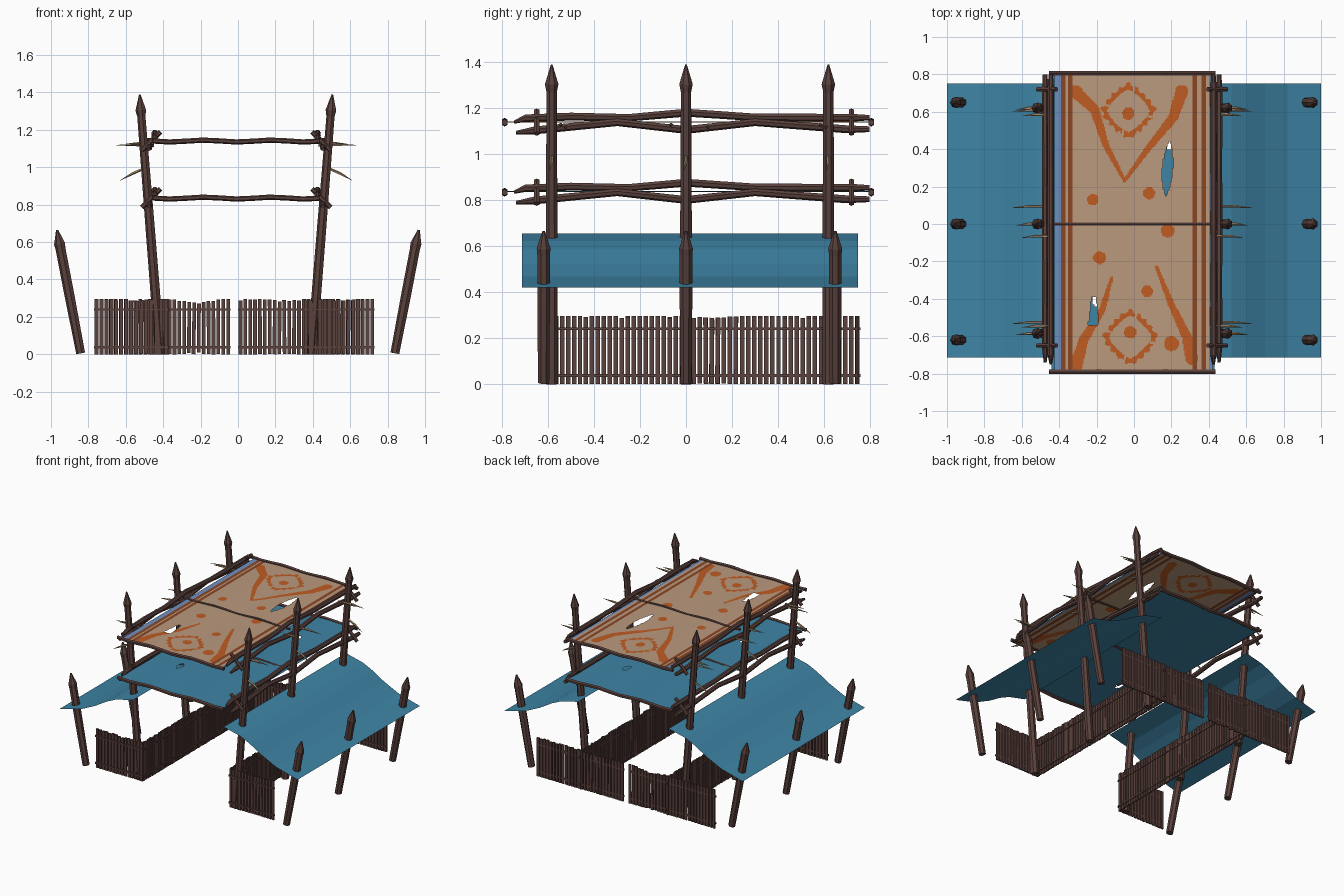
import bpy, bmesh, math, random
from mathutils import Vector, Matrix

if "Cube" in bpy.data.objects:
    bpy.data.objects.remove(bpy.data.objects["Cube"])

random.seed(4)

def mat(name, r, g, b):
    lin = lambda c: ((c / 255 + 0.055) / 1.055) ** 2.4
    m = bpy.data.materials.new(name)
    m.diffuse_color = (lin(r), lin(g), lin(b), 1)
    m.use_nodes = True
    m.node_tree.nodes["Principled BSDF"].inputs["Base Color"].default_value = m.diffuse_color
    return m

WOOD = mat("dark wood", 90, 65, 60)
BLUE = mat("blue cloth", 62, 132, 165)
TAN = mat("tan cloth", 187, 154, 126)
ORANGE = mat("orange paint", 191, 92, 34)
BROWN = mat("brown stripe", 138, 70, 36)
SKY = mat("pale blue trim", 110, 143, 192)
BONE = mat("bone spike", 168, 142, 112)

def finish(bm, name, mats):
    me = bpy.data.meshes.new(name)
    bm.to_mesh(me)
    bm.free()
    for m in mats:
        me.materials.append(m)
    ob = bpy.data.objects.new(name, me)
    bpy.context.collection.objects.link(ob)
    return ob

def tube(bm, pts, radii, sides=7):
    """Flat-sided pole through points with a radius at each point."""
    pts = [Vector(p) for p in pts]
    d = (pts[-1] - pts[0]).normalized()
    u = d.cross(Vector((0, 1, 0)) if abs(d.y) < 0.7 else Vector((1, 0, 0))).normalized()
    v = d.cross(u)
    rings = []
    for p, r in zip(pts, radii):
        rings.append([bm.verts.new(p + r * (math.cos(a) * u + math.sin(a) * v))
                      for a in (2 * math.pi * i / sides for i in range(sides))])
    for a, b in zip(rings, rings[1:]):
        for i in range(sides):
            j = (i + 1) % sides
            bm.faces.new((a[i], a[j], b[j], b[i]))
    bm.faces.new(rings[0][::-1])
    bm.faces.new(rings[-1])

def post(name, foot, tip, radii, head):
    """Leaning post with a spear-shaped point."""
    bm = bmesh.new()
    foot, tip = Vector(foot), Vector(tip)
    L = (tip - foot).length
    ts = [0, 0.5, 1 - 1.4 * head / L, 1 - head / L, 1]
    tube(bm, [foot.lerp(tip, t) for t in ts], radii)
    finish(bm, name, [WOOD])

# posts, side rails, pegs and spikes, both sides
LEVELS = (("upper", 1.14), ("lower", 0.835))
for s, side in ((-1, "left"), (1, "right")):
    X = lambda x: s * x - 0.01
    for y, y2, n, d1, d2 in ((-0.585, -0.62, "front", 0.06, 0.04), (0, 0, "middle", 0.095, -0.065),
                             (0.62, 0.65, "back", -0.01, -0.035)):
        post(f"{side}_{n}_tall_post", (X(0.405), y, 0), (X(0.515), y, 1.39),
             [0.028, 0.026, 0.023, 0.030, 0.004], 0.085)
        post(f"{side}_{n}_short_post", (s * 0.84, y2, 0.005), (s * 0.967, y2, 0.665),
             [0.025, 0.028, 0.028, 0.031, 0.006], 0.075)
        bm = bmesh.new()
        for dy, x0, z0, x1, z1 in ((d1, 0.44, 1.115, 0.64, 1.118), (d2, 0.44, 1.125, 0.59, 1.125),
                                   (0.0, 0.49, 0.995, 0.62, 0.93)):
            yy = y + dy
            tube(bm, [(X(x0), yy, z0), (X(x0 * 0.5 + x1 * 0.5), yy, z0 * 0.5 + z1 * 0.5 + 0.004),
                      (X(x1), yy - 0.008, z1)], [0.007, 0.008, 0.001], 5)
        finish(bm, f"{side}_{n}_spikes", [BONE])
    for lv, z in LEVELS:
        bm = bmesh.new()
        tube(bm, [(X(0.435), y, z + dz) for y, dz in ((-0.75, 0.0), (-0.70, 0.018), (-0.5, 0.025),
             (-0.25, 0.02), (0, 0.042), (0.3, 0.022), (0.72, 0.02), (0.8, 0.02))],
             [0.007, 0.017, 0.018, 0.017, 0.018, 0.017, 0.018, 0.012])
        tube(bm, [(X(0.465), y, z + dz) for y, dz in ((-0.74, -0.045), (-0.66, -0.035), (-0.3, 0),
             (0, -0.033), (0.3, 0), (0.7, -0.03), (0.8, -0.03))],
             [0.008, 0.018, 0.017, 0.018, 0.017, 0.018, 0.013])
        finish(bm, f"{side}_{lv}_rails", [WOOD])
        bm = bmesh.new()
        for y in (-0.65, 0.72):
            tube(bm, [(X(0.505), y, z - 0.05), (X(0.405), y, z + 0.05)], [0.013, 0.013], 6)
        finish(bm, f"{side}_{lv}_pegs", [WOOD])

# cross beams
def wave(x):
    return -0.005 * math.cos(17.45 * x)

XS = [-0.455 + 0.89 * i / 10 for i in range(11)]
for lv, z in LEVELS:
    for y, n, r in ((-0.79, "front", 0.014), (0, "middle", 0.010), (0.807, "back", 0.014)):
        bm = bmesh.new()
        tube(bm, [(x, y, z + wave(x)) for x in XS], [r] * len(XS), 6)
        finish(bm, f"{n}_{lv}_cross_beam", [WOOD])

# fences of narrow pickets with two thin rails
def box(bm, loc, size, tilt=0.0):
    m = Matrix.Translation(loc) @ Matrix.Rotation(tilt, 4, 'Y') @ Matrix.Diagonal((*size, 1))
    bmesh.ops.create_cube(bm, size=1, matrix=m)

def fence(name, start, length, along_y=False, sag=0.6, depth=0.02):
    bm = bmesh.new()
    n = round(length / 0.0262)
    for i in range(n):
        t = (i + 0.5) / n
        dip = math.exp(-((t - sag) / 0.1) ** 2)
        top = 0.295 - depth * dip - random.choice((0, 0, 0, 0.003, 0.007))
        bot = 0.5 * depth * dip * random.random()
        box(bm, (t * length, random.uniform(-0.002, 0.002), (top + bot) / 2),
            (0.0195, 0.01, top - bot), 0.02 * dip * random.uniform(-1, 1))
    for z in (0.037, 0.24):
        box(bm, (length / 2, -0.004, z), (length, 0.014, 0.012))
    m = Matrix.Translation((*start, 0))
    if along_y:
        m = m @ Matrix.Rotation(math.pi / 2, 4, 'Z')
    bmesh.ops.transform(bm, matrix=m, verts=bm.verts)
    finish(bm, name, [WOOD])

fence("back_left_fence", (-0.77, 0.745), 0.73, sag=0.75)
fence("back_right_fence", (0.0, 0.745), 0.73, sag=0.3, depth=0.005)
fence("front_left_fence", (-0.77, -0.605), 0.40, depth=0.004)
fence("front_right_fence", (0.35, -0.605), 0.38, depth=0.004)
for x, n in ((-0.375, "left"), (0.36, "right")):
    fence(f"{n}_side_fence_front", (x, -0.605), 0.73, True, 1.0, 0.007)
    fence(f"{n}_side_fence_back", (x, 0.125), 0.635, True, 0.0, 0.007)

# awnings: a sagging profile swept along y
PROFILE = ((0.38, 0.655), (0.52, 0.622), (0.60, 0.585), (0.70, 0.525), (0.82, 0.468), (1.0, 0.42))
for s, n in ((-1, "left"), (1, "right")):
    bm = bmesh.new()
    rows = [[bm.verts.new((s * x, y, z)) for x, z in PROFILE] for y in (-0.715, 0.75)]
    for i in range(len(PROFILE) - 1):
        q = [rows[0][i], rows[0][i + 1], rows[1][i + 1], rows[1][i]]
        bm.faces.new(q if s > 0 else q[::-1])
    finish(bm, f"{n}_awning", [BLUE])

# painted canopy rules
def near_path(x, y, path, w0, w1):
    p = Vector((x, y))
    n = len(path) - 1
    for i in range(n):
        a, b = Vector(path[i]), Vector(path[i + 1])
        t = max(0, min(1, (p - a).dot(b - a) / (b - a).length_squared))
        if (p - a.lerp(b, t)).length < w0 + (w1 - w0) * (i + t) / n:
            return True
    return False

ARMS = (((-0.315, 0.71), (-0.21, 0.61), (-0.15, 0.42), (-0.05, 0.23)),
        ((0.255, 0.71), (0.21, 0.57), (0.08, 0.41), (-0.05, 0.23)),
        ((0.31, -0.72), (0.28, -0.60), (0.20, -0.43), (0.12, -0.23)),
        ((-0.31, -0.76), (-0.27, -0.62), (-0.17, -0.46), (-0.12, -0.29)))
DOTS = ((-0.22, 0.13, 0.031), (0.08, 0.165, 0.032), (0.18, -0.035, 0.036), (-0.185, -0.18, 0.034),
        (0.07, -0.36, 0.031), (0.20, -0.64, 0.04), (-0.03, 0.59, 0.033), (-0.02, -0.58, 0.033))

def paint(x, y):
    if x < -0.388 or x > 0.400:
        return 3
    if -0.388 < x < -0.366 or -0.356 < x < -0.332 or 0.313 < x < 0.336 or 0.361 < x < 0.384:
        return 2
    if any(math.hypot(x - a, y - b) < r for a, b, r in DOTS):
        return 1
    for cx, cy in ((-0.03, 0.605), (-0.02, -0.605)):
        a = math.atan2(y - cy, x - cx)
        d = (abs(x - cx) ** 1.3 + abs(y - cy) ** 1.3) ** (1 / 1.3)
        gap = abs(math.sin(2 * a + 0.5)) < 0.1
        if 0.114 < d < 0.145 + 0.008 * math.sin(17 * a) and not gap:
            return 1
    return int(any(near_path(x, y, p, 0.034, 0.009) for p in ARMS))

def leaf(x, y, x0, y0, x1, y1, w):
    """Tear-shaped rip between two points."""
    t = (y - y0) / (y1 - y0)
    return 0 < t < 1 and abs(x - x0 - (x1 - x0) * t) < w * math.sin(math.pi * t) ** 0.7

def top_rip(x, y):
    return (leaf(x, y, 0.17, 0.15, 0.19, 0.44, 0.027)
            or (-0.54 < y < -0.39 and abs(x + 0.216) < 0.012 + 0.016 * (-0.39 - y) / 0.15))

def low_rip(x, y):
    return leaf(x, y, 0.188, 0.39, 0.195, 0.47, 0.02) or leaf(x, y, -0.21, -0.44, -0.205, -0.36, 0.02)

def canopy(name, z, x0, x1, cell, rip, rule, mats):
    bm = bmesh.new()
    nx, ny = round((x1 - x0) / cell), round(1.6 / cell)
    xs = [x0 + (x1 - x0) * i / nx for i in range(nx + 1)]
    ys = [-0.79 + 1.597 * j / ny for j in range(ny + 1)]
    vs = [[bm.verts.new((x, y, z + 0.5 * wave(x))) for x in xs] for y in ys]
    for j in range(ny):
        for i in range(nx):
            cx, cy = (xs[i] + xs[i + 1]) / 2, (ys[j] + ys[j + 1]) / 2
            if not rip(cx, cy):
                f = bm.faces.new((vs[j][i], vs[j][i + 1], vs[j + 1][i + 1], vs[j + 1][i]))
                f.material_index = rule(cx, cy)
    finish(bm, name, mats)

canopy("painted_canopy", 1.14, -0.425, 0.42, 0.006, top_rip, paint, [TAN, ORANGE, BROWN, SKY])
canopy("lower_canopy", 0.838, -0.44, 0.43, 0.012, low_rip, lambda x, y: 0, [BLUE])
